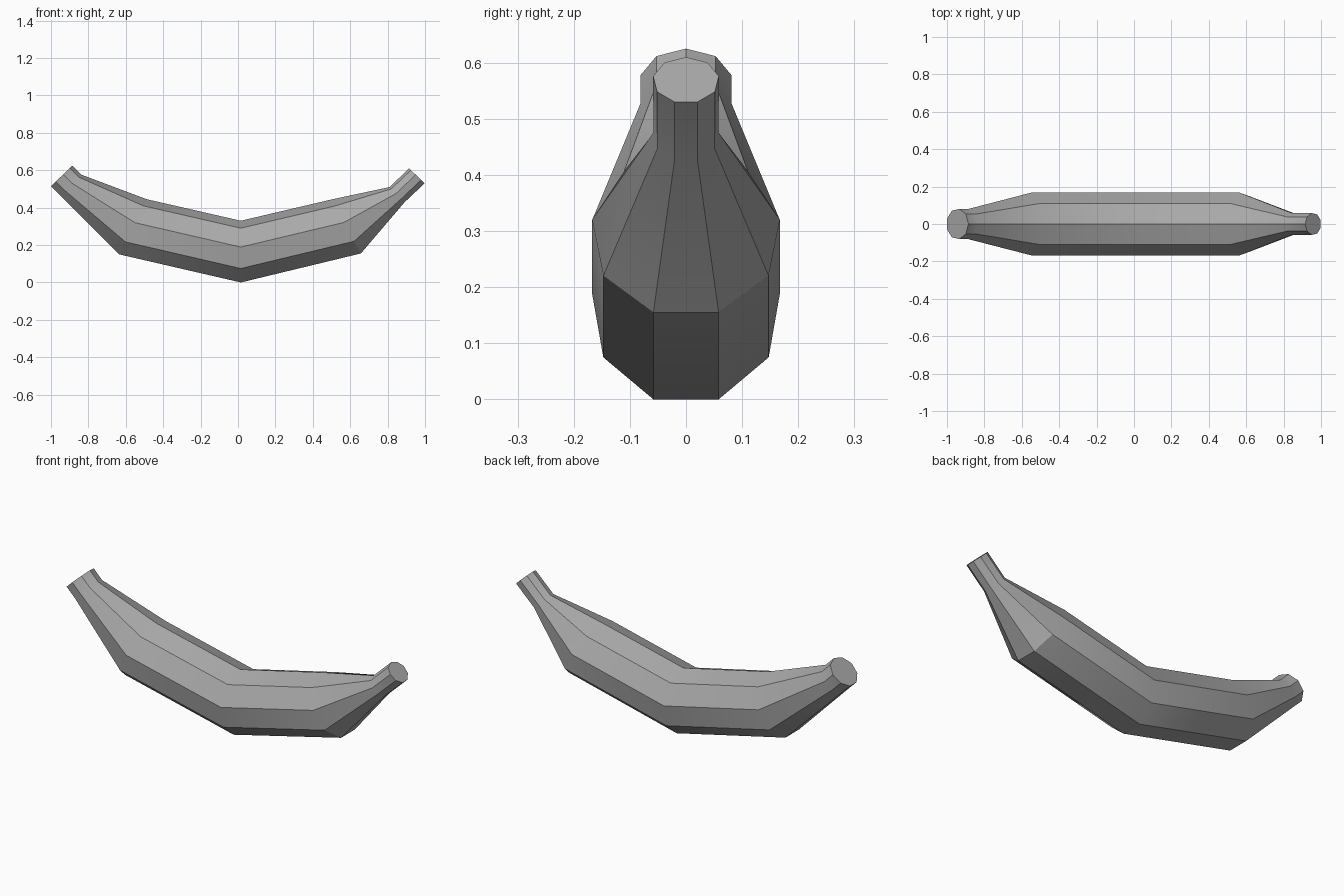
import bpy, bmesh, math
from mathutils import Vector

cube = bpy.data.objects.get("Cube")
if cube:
    bpy.data.objects.remove(cube, do_unlink=True)

SIDES = 9

# Cross-sections along the fruit: (bottom x, z), (top x, z)
SECTIONS = [
    ((-1.0, 0.515), (-0.885, 0.625)),    # blossom end
    ((-0.95, 0.465), (-0.835, 0.575)),   # blossom neck
    ((-0.635, 0.15), (-0.488, 0.445)),
    ((0.015, 0.0), (0.015, 0.33)),       # belly
    ((0.657, 0.155), (0.497, 0.443)),
    ((0.89, 0.428), (0.81, 0.51)),       # stem neck
    ((0.998, 0.53), (0.915, 0.61)),      # stem end
]


def ring(bm, bottom, top):
    """Nine-sided ring with a corner on top and a flat below."""
    low = Vector((bottom[0], 0, bottom[1]))
    high = Vector((top[0], 0, top[1]))
    span = high - low
    radius = span.length / (1 + math.cos(math.pi / SIDES))
    up = span.normalized()
    centre = high - up * radius
    verts = []
    for i in range(SIDES):
        a = math.tau * i / SIDES
        offset = up * math.cos(a) + Vector((0, math.sin(a), 0))
        verts.append(bm.verts.new(centre + offset * radius))
    return verts


# Skin, lofted through the rings and closed at both ends
bm = bmesh.new()
rings = [ring(bm, *section) for section in SECTIONS]
for a, b in zip(rings, rings[1:]):
    for i in range(SIDES):
        j = (i + 1) % SIDES
        bm.faces.new((a[i], a[j], b[j], b[i]))
bm.faces.new(rings[0])
bm.faces.new(rings[-1])
bmesh.ops.recalc_face_normals(bm, faces=bm.faces)

mesh = bpy.data.meshes.new("banana")
bm.to_mesh(mesh)
bm.free()
banana = bpy.data.objects.new("banana", mesh)
bpy.context.collection.objects.link(banana)

# Plain grey skin
grey = bpy.data.materials.new("plain grey")
grey.use_nodes = True
colour = (0.4, 0.4, 0.4, 1)
grey.diffuse_color = colour
grey.node_tree.nodes["Principled BSDF"].inputs["Base Color"].default_value = colour
mesh.materials.append(grey)

# Smooth along the length, sharp across the ridges
bpy.ops.object.select_all(action='DESELECT')
banana.select_set(True)
bpy.context.view_layer.objects.active = banana
bpy.ops.object.shade_smooth_by_angle(angle=math.radians(30))
